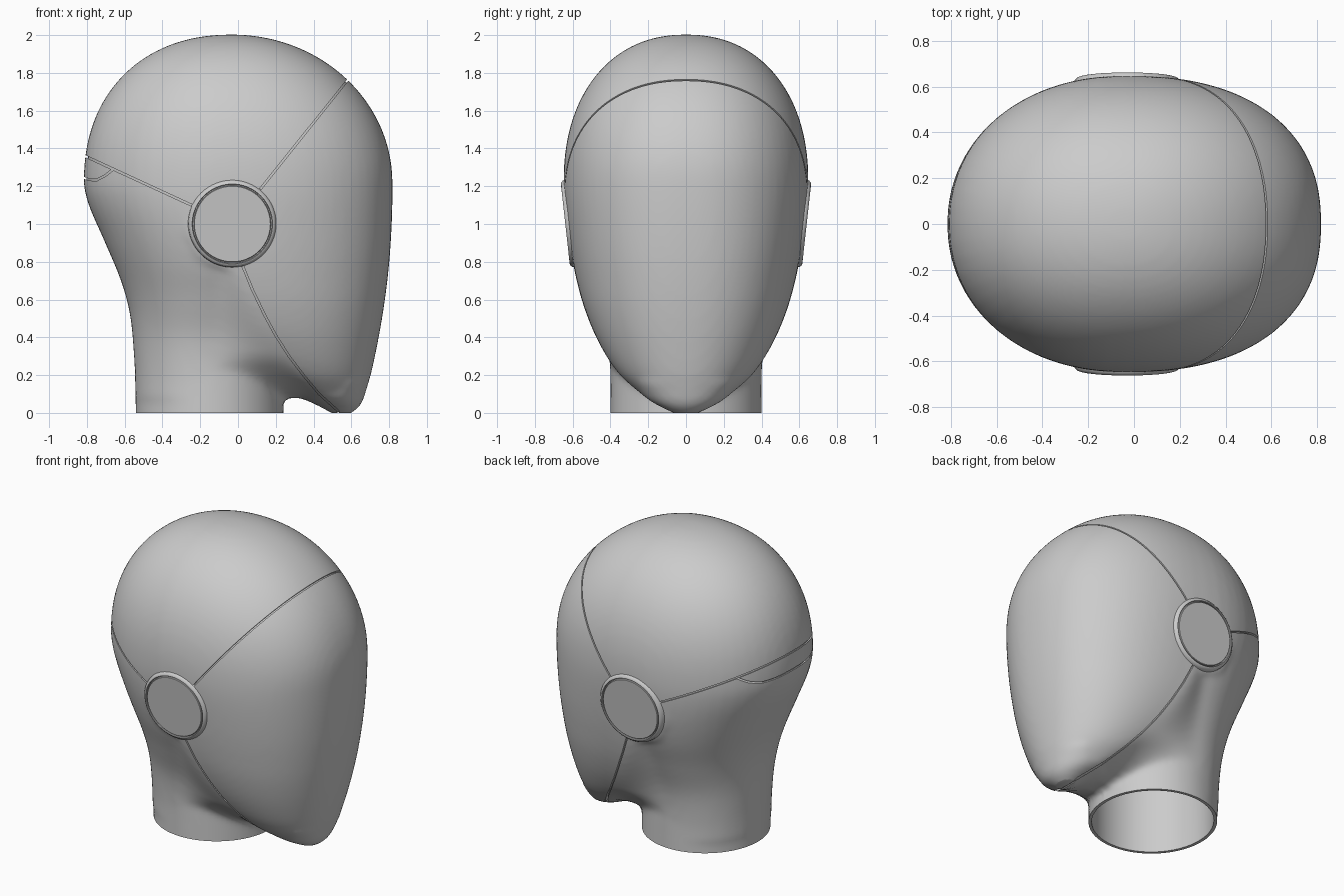
import bpy, bmesh, math
from mathutils import Matrix, Vector

cube = bpy.data.objects.get("Cube")
if cube:
    bpy.data.objects.remove(cube, do_unlink=True)

grey = bpy.data.materials.new("plain_grey")
grey.use_nodes = True
grey.diffuse_color = (0.6, 0.6, 0.6, 1)
shader = next(n for n in grey.node_tree.nodes if n.type == 'BSDF_PRINCIPLED')
shader.inputs["Base Color"].default_value = grey.diffuse_color
shader.inputs["Roughness"].default_value = 0.6


def make_object(name, bm):
    bmesh.ops.recalc_face_normals(bm, faces=bm.faces)
    mesh = bpy.data.meshes.new(name)
    bm.to_mesh(mesh)
    bm.free()
    mesh.materials.append(grey)
    obj = bpy.data.objects.new(name, mesh)
    bpy.context.collection.objects.link(obj)
    return obj


def duplicate(obj, name):
    new = bpy.data.objects.new(name, obj.data.copy())
    bpy.context.collection.objects.link(new)
    return new


def modify(obj, kind, **settings):
    """Add one modifier and bake it into the mesh."""
    mod = obj.modifiers.new(kind.lower(), kind)
    for key, value in settings.items():
        setattr(mod, key, value)
    graph = bpy.context.evaluated_depsgraph_get()
    graph.update()
    mesh = bpy.data.meshes.new_from_object(obj.evaluated_get(graph))
    obj.modifiers.clear()
    obj.data = mesh


def cut(obj, cutter, operation='DIFFERENCE'):
    modify(obj, 'BOOLEAN', object=cutter, operation=operation, solver='EXACT')


def smooth(obj):
    bpy.ops.object.select_all(action='DESELECT')
    obj.select_set(True)
    bpy.context.view_layer.objects.active = obj
    bpy.ops.object.shade_smooth_by_angle(angle=math.radians(35))


def curve_at(points, z):
    """Smooth curve through (height, value) points."""
    def slope(i):
        a, b = points[max(i - 1, 0)], points[min(i + 1, len(points) - 1)]
        return (b[1] - a[1]) / (b[0] - a[0])
    z = min(max(z, points[0][0]), points[-1][0])
    i = max(k for k in range(len(points) - 1) if points[k][0] <= z)
    (z0, v0), (z1, v1) = points[i], points[i + 1]
    h = z1 - z0
    t = (z - z0) / h
    return ((1 + 2 * t) * (1 - t) ** 2 * v0 + t * t * (3 - 2 * t) * v1
            + h * t * (1 - t) * ((1 - t) * slope(i) - t * slope(i + 1)))


def section(z, back, front, x_neck, w_neck, x_jaw, w_jaw, fullness, dent=0):
    """Closed outline: round nape, blended side with a throat dent, full face."""
    half = []
    for i in range(15):
        a = math.pi / 2 * i / 14
        c, s = [max(f(a), 0) ** (2 / 2.08) for f in (math.cos, math.sin)]
        half.append((x_neck - (x_neck - back) * c, w_neck * s))
    for i in range(1, 12):
        t = i / 12
        s = t * t * (3 - 2 * t)
        y = w_neck + (w_jaw - w_neck) * s - dent * math.sin(math.pi * t ** 1.5)
        half.append((x_neck + (x_jaw - x_neck) * t, y))
    for i in range(19):
        a = math.pi / 2 * i / 18
        c, s = [max(f(a), 0) ** (2 / fullness) for f in (math.cos, math.sin)]
        half.append((x_jaw + (front - x_jaw) * s, w_jaw * c))
    outline = half + [(x, -y) for x, y in half[-2:0:-1]]
    return [(x, y, z) for x, y in outline]


def oval(z, x0, x1, w):
    mid = (x0 + x1) / 2
    turns = [math.tau * i / 64 for i in range(64)]
    return [(mid + (x1 - x0) / 2 * math.cos(a), w * math.sin(a), z) for a in turns]


def loft(bm, rings):
    loops = [[bm.verts.new(p) for p in ring] for ring in rings]
    n = len(loops[0])
    for low, high in zip(loops, loops[1:]):
        for i in range(n):
            bm.faces.new((low[i], low[(i + 1) % n], high[(i + 1) % n], high[i]))
    bm.faces.new(loops[0][::-1])
    bm.faces.new(loops[-1])


def ear_matrix(side):
    tilt = Matrix.Rotation(math.radians(-96.3), 4, 'X')
    return Matrix.Diagonal((1, side, 1, 1)) @ Matrix.Translation((-0.03, 0.638, 1)) @ tilt


def lathe(bm, profile, matrix, closed=False):
    """Spin a (radius, height) profile; solid with caps or a closed ring."""
    rings = [[matrix @ Vector(p) for p in oval(h, -r, r, r)] for r, h in profile]
    if not closed:
        loft(bm, rings)
        return
    loops = [[bm.verts.new(p) for p in ring] for ring in rings]
    for low, high in zip(loops, loops[1:] + loops[:1]):
        for i in range(64):
            j = (i + 1) % 64
            bm.faces.new((low[i], low[j], high[j], high[i]))


# Head form: lower outlines by height, then a rounded dome
back = [(0, -.542), (.28, -.55), (.52, -.572), (.7, -.62), (.915, -.71), (1.1, -.79), (1.22, -.817), (1.4, -.8)]
front = [(.08, .667), (.23, .71), (.545, .77), (.86, .806), (1.22, .818), (1.5, .80)]
jaw_w = [(.08, .215), (.2, .35), (.36, .455), (.545, .534), (.74, .587), (1, .63), (1.22, .648), (1.45, .635)]
neck_w = [(0, .4), (.2, .4), (.4, .425), (.6, .495), (.8, .575), (1, .627), (1.22, .648), (1.45, .635)]
jaw_x = [(.08, .45), (.2, .34), (.36, .23), (.545, .13), (.74, .05), (1.22, -.03)]
neck_x = [(0, -.15), (.4, -.15), (1.22, -.05)]
fullness = [(.08, 2.05), (.5, 2.25), (.8, 2.32), (1.22, 2.32)]
throat = [(.08, .2), (.12, .11), (.2, .05), (.32, 0), (1.22, 0)]
tables = (back, front, neck_x, neck_w, jaw_x, jaw_w, fullness, throat)
rings = []
for i in range(39):
    z = .08 + 1.14 * i / 38
    rings.append(section(z, *[curve_at(c, z) for c in tables]))
for i in range(1, 25):
    u = math.sin(math.radians(88) * i / 24)
    full, round_ = (1 - u ** 2.2) ** (1 / 2.2), math.sqrt(1 - u * u)
    rings.append(section(1.22 + .783 * u, -.03 - .787 * full, -.03 + .848 * round_,
                         -.03 - .02 * full, .648 * full, -.03, .648 * full, 2.32 - .2 * u))
bm = bmesh.new()
loft(bm, rings)
# Neck stump, chin tip and ear bosses merge into the head form
loft(bm, [oval(z, -.542, .24, .4) for z in (-.1, .1, .3)])
loft(bm, [oval(-.014, .52, .575, .035), oval(0, .495, .6, .07), oval(.012, .47, .62, .095),
          oval(.03, .44, .64, .13), oval(.05, .4, .655, .17), oval(.08, .33, .667, .215),
          oval(.16, .38, .69, .26)])
for side in (1, -1):
    lathe(bm, [(.25, -.2), (.24, -.026)], ear_matrix(side))
head = make_object("head_form", bm)
modify(head, 'REMESH', mode='VOXEL', voxel_size=.02)
modify(head, 'SMOOTH', factor=.5, iterations=7)

# Inner shell sits just below the surface and closes the seams
inner = duplicate(head, "inner_shell")
modify(inner, 'DISPLACE', strength=-.014, mid_level=0)

# Flat base and hollow neck
bm = bmesh.new()
bmesh.ops.create_cube(bm, size=2, matrix=Matrix.Translation((0, 0, -1)))
floor = make_object("floor_cutter", bm)
bm = bmesh.new()
loft(bm, [oval(z, -.15 - .37 * s, -.15 + .37 * s, .38 * s)
          for z, s in ((-.3, 1), (1, 1), (1.25, .9), (1.4, .7), (1.5, .35))])
bore = make_object("neck_cutter", bm)
for obj in (head, inner):
    cut(obj, floor)
    cut(obj, bore)
smooth(inner)


def panel(name, outline, gap=.005):
    """Keep the part of the head inside an inset side-view outline."""
    pts = [Vector(p) for p in outline]
    bm = bmesh.new()
    sides = ([], [])
    for i, p in enumerate(pts):
        d0 = (p - pts[i - 1]).normalized()
        d1 = (pts[(i + 1) % len(pts)] - p).normalized()
        n0, n1 = Vector((-d0.y, d0.x)), Vector((-d1.y, d1.x))
        q = p + (n0 + n1) * gap / max(1 + n0.dot(n1), .2)
        for loop, y in zip(sides, (-1, 1)):
            loop.append(bm.verts.new((q.x, y, q.y)))
    a, b = sides
    bm.faces.new(a)
    bm.faces.new(b[::-1])
    for i in range(len(a)):
        bm.faces.new((a[i - 1], b[i - 1], b[i], a[i]))
    region = make_object("region", bm)
    part = duplicate(head, name)
    cut(part, region, 'INTERSECT')
    bpy.data.objects.remove(region, do_unlink=True)
    smooth(part)


# Seam lines, from the ear hub outward
hub, brow, nape = (-.03, 1), (1.2, 2.535), (-1.2, 1.54)
jaw = [(.02, .79), (.075, .655), (.14, .52), (.2, .41), (.27, .3), (.35, .195),
       (.43, .1), (.53, .01), (.56, -.3)]
tab = [(-.66, 1.29), (-.705, 1.255), (-.75, 1.232), (-.79, 1.235), (-.83, 1.25), (-1.2, 1.27)]
panel("face_mask", [hub] + jaw + [(1.2, -.3), brow])
panel("cranium", [hub, brow, (1.2, 3), (-1.2, 3), nape])
panel("neck_panel", [hub] + tab + [(-1.2, -.3)] + jaw[::-1])
panel("nape_tab", [tab[0], nape] + tab[:0:-1])

# Ear discs with surrounding rings
for side, label in ((1, "left"), (-1, "right")):
    bm = bmesh.new()
    lathe(bm, [(.204, -.05), (.204, -.003), (.201, 0)], ear_matrix(side))
    smooth(make_object(label + "_ear_disc", bm))
    bm = bmesh.new()
    lathe(bm, [(.21, -.05), (.21, -.002), (.213, .001), (.22, -.001), (.231, -.012), (.238, -.05)],
          ear_matrix(side), closed=True)
    smooth(make_object(label + "_ear_ring", bm))

for helper in (head, floor, bore):
    bpy.data.objects.remove(helper, do_unlink=True)
